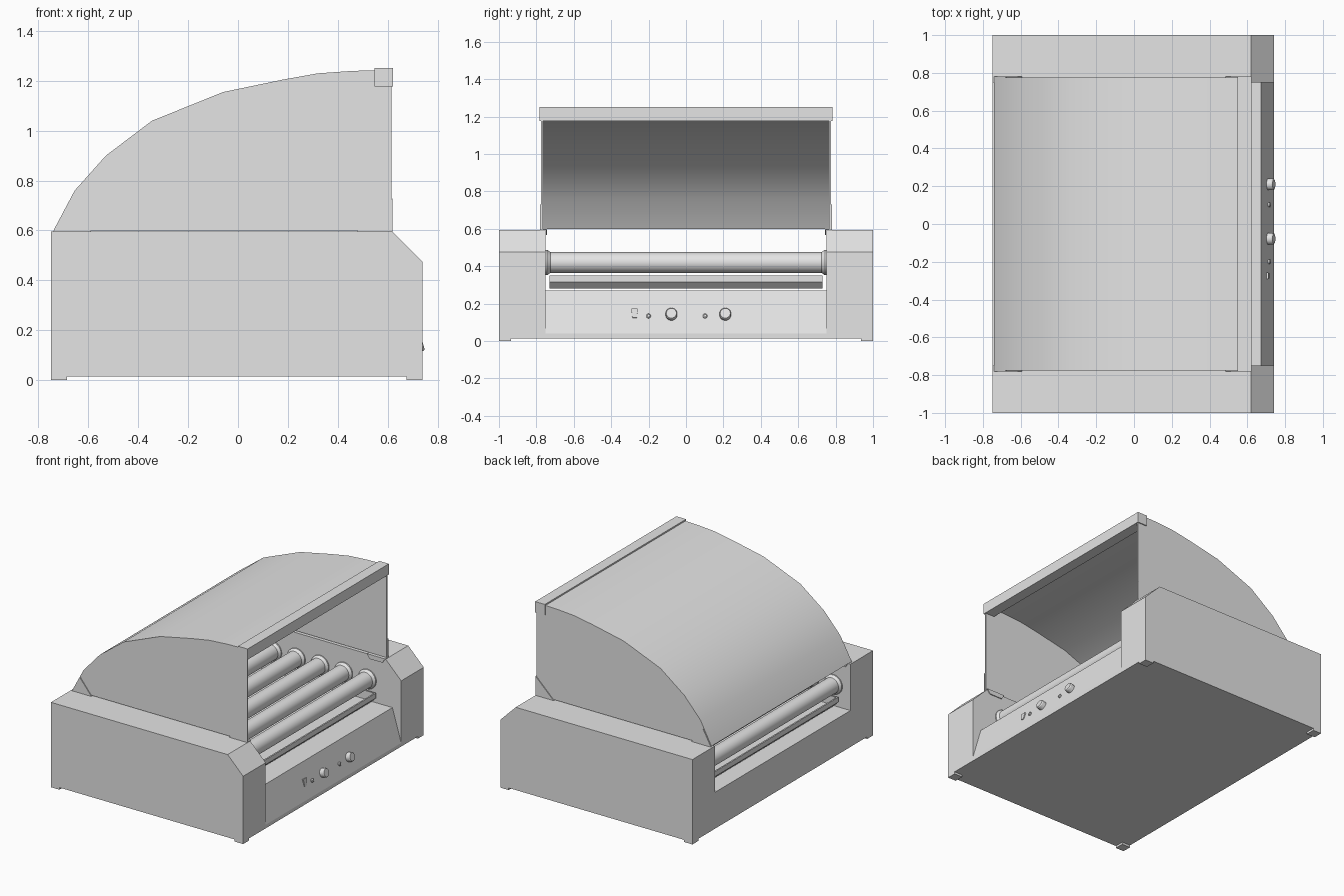
import bpy, bmesh, math
from mathutils import Matrix, Vector

cube = bpy.data.objects.get("Cube")
if cube:
    bpy.data.objects.remove(cube, do_unlink=True)

steel = bpy.data.materials.new("light_grey_steel")
steel.use_nodes = True
grey = (0.78, 0.78, 0.78, 1)
steel.diffuse_color = grey
steel.node_tree.nodes["Principled BSDF"].inputs["Base Color"].default_value = grey


def finish(name, bm, smooth=False):
    bmesh.ops.recalc_face_normals(bm, faces=bm.faces)
    mesh = bpy.data.meshes.new(name)
    bm.to_mesh(mesh)
    bm.free()
    mesh.materials.append(steel)
    if smooth:
        for p in mesh.polygons:
            p.use_smooth = True
        mesh.set_sharp_from_angle(angle=math.radians(32))
    obj = bpy.data.objects.new(name, mesh)
    bpy.context.collection.objects.link(obj)
    return obj


def prism(name, profile, y0, y1, smooth=False):
    """Extrude an (x, z) outline along y."""
    bm = bmesh.new()
    face = bm.faces.new([bm.verts.new((x, y0, z)) for x, z in profile])
    ext = bmesh.ops.extrude_face_region(bm, geom=[face])["geom"]
    moved = [v for v in ext if isinstance(v, bmesh.types.BMVert)]
    bmesh.ops.translate(bm, verts=moved, vec=(0, y1 - y0, 0))
    return finish(name, bm, smooth)


def box(name, x0, x1, y0, y1, z0, z1):
    return prism(name, [(x0, z0), (x1, z0), (x1, z1), (x0, z1)], y0, y1)


def mirrored_prism(name, profile, y0, y1):
    prism("left_" + name, profile, y0, y1)
    prism("right_" + name, profile, -y1, -y0)


def lathe(name, profile, matrix, sides=32):
    """Revolve (radius, height) pairs around local z."""
    bm = bmesh.new()
    rings = []
    for r, h in profile:
        rings.append([bm.verts.new((r * math.cos(2 * math.pi * i / sides),
                                    r * math.sin(2 * math.pi * i / sides), h))
                      for i in range(sides)])
    for a, b in zip(rings, rings[1:]):
        for i in range(sides):
            j = (i + 1) % sides
            bm.faces.new((a[i], a[j], b[j], b[i]))
    bm.faces.new(rings[0])
    bm.faces.new(rings[-1])
    bm.transform(matrix)
    return finish(name, bm, True)


# Side housings with chamfered front corners, and the low centre body
mirrored_prism("housing", [(-.75, .015), (.74, .015), (.74, .475),
                           (.62, .595), (-.75, .595)], .75, 1)
prism("centre_body", [(-.75, .015), (.74, .015), (.74, .04),
                      (.672, .27), (-.75, .27)], -.75, .75)

# Feet
for x in (-.75, .675):
    for y in (-1, .935):
        box("foot", x, x + .065, y, y + .065, 0, .015)

# Rollers with flared end collars
roller = [(.068, -.75), (.068, -.742), (.055, -.725),
          (.055, .725), (.068, .742), (.068, .75)]
for i in range(7):
    x = -.62 + i * 1.1 / 6
    lathe("roller", roller,
          Matrix.Translation((x, 0, .42)) @ Matrix.Rotation(math.pi / 2, 4, "X"))

# Drip tray under the rollers
outer = [(-.67, .35), (-.67, .315), (-.635, .28), (.525, .28), (.56, .315), (.56, .35)]
inner = [(.55, .35), (.55, .319), (.52, .29), (-.63, .29), (-.66, .319), (-.66, .35)]
prism("drip_tray", outer + inner, -.73, .73)
mirrored_prism("tray_end", outer, .72, .73)

# Curved hood sheet and its flat sides
arc = [(-.74, .6), (-.655, .76), (-.53, .9), (-.345, 1.04), (-.06, 1.155),
       (.18, 1.205), (.32, 1.23), (.46, 1.24), (.6, 1.243)]
liner = [(.6 + (x - .6) * .991, .6 + (z - .6) * .985) for x, z in arc]
prism("hood_sheet", arc + liner[::-1], -.775, .775, True)
mirrored_prism("hood_side", arc + [(.615, 1.2), (.615, .6)], .765, .775)
box("hood_handle", .547, .622, -.782, .782, 1.177, 1.252)

# Triangular hood brackets with inner tabs
for name, tri, x0, x1 in (
        ("front_bracket", [(.48, .595), (.62, .595), (.62, .73)], .48, .62),
        ("rear_bracket", [(-.74, .595), (-.59, .595), (-.68, .705)], -.735, -.59)):
    mirrored_prism(name, tri, .773, .781)
    mirrored_prism(name + "_ledge", [(x0, .595), (x1, .595), (x1, .6), (x0, .6)],
                   .742, .78)
    mirrored_prism(name + "_tab", [(x0, .6), (x0 + .02, .568), (x1 - .02, .568),
                                   (x1, .6)], .742, .748)

# Controls square to the sloping panel
normal = Vector((.23, 0, .068)).normalized()
tilt = normal.to_track_quat("Z", "Y").to_matrix().to_4x4()


def on_panel(y, z):
    return Matrix.Translation((.74 - (z - .04) * .296, y, z)) @ tilt


for y in (-.078, .21):
    lathe("knob", [(.031, -.003), (.031, .026), (.027, .032)], on_panel(y, .14))
for y in (-.2, .102):
    lathe("indicator_lamp", [(.012, -.003), (.012, .008), (.007, .012)],
          on_panel(y, .133), 16)

# Rocker switch: a wedge, deeper at the top
bm = bmesh.new()
bmesh.ops.create_cube(bm, size=1)
bmesh.ops.scale(bm, verts=bm.verts, vec=(.034, .05, .02))
bm.transform(on_panel(-.275, .147))
for v in bm.verts:
    if v.co.z < .147:
        v.co.y = -.275 + (v.co.y + .275) * .7
        v.co.x -= .006
finish("rocker_switch", bm)
